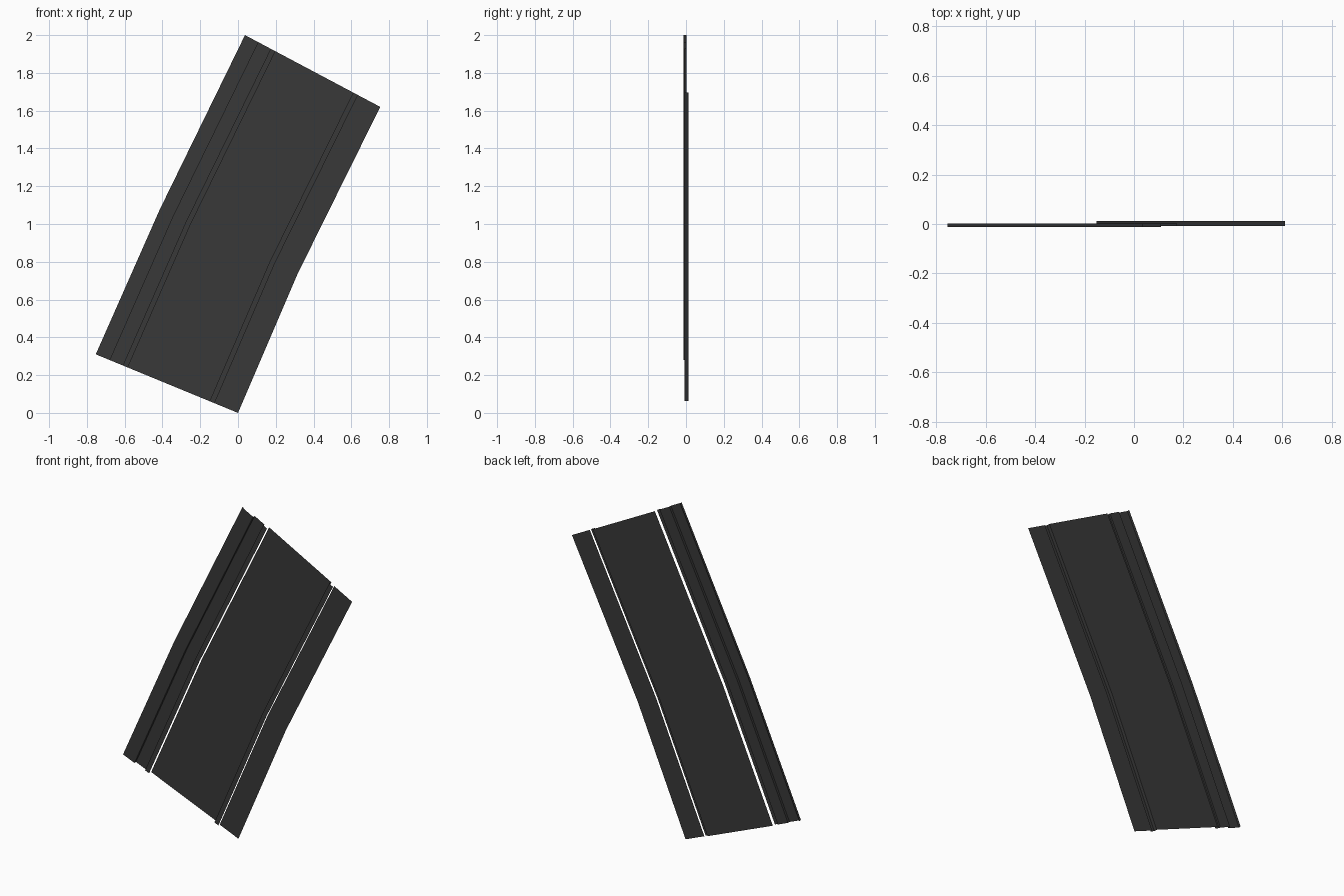
import bpy
from mathutils import Vector

if "Cube" in bpy.data.objects:
    bpy.data.objects.remove(bpy.data.objects["Cube"])

# One flat dark grey
grey = bpy.data.materials.new("dark_grey")
grey.diffuse_color = (0.04, 0.04, 0.04, 1)
grey.use_nodes = True
grey.node_tree.nodes["Principled BSDF"].inputs["Base Color"].default_value = grey.diffuse_color

# Left and right edges of the bent strip (x, z), bottom to top
LEFT = [Vector(p) for p in ((-0.753, 0.31), (-0.415, 1.075), (0.037, 2.0))]
RIGHT = [Vector(p) for p in ((0.0, 0.0), (0.315, 0.735), (0.753, 1.62))]


def strip(name, profile):
    """Sweep an open profile of (fraction across, depth y) along the bend."""
    verts, faces, n = [], [], len(profile)
    for a, b in zip(LEFT, RIGHT):
        for t, y in profile:
            p = a.lerp(b, t)
            verts.append((p.x, y, p.y))
    for r in range(len(LEFT) - 1):
        for i in range(n - 1):
            k = r * n + i
            faces.append((k, k + 1, k + n + 1, k + n))
    mesh = bpy.data.meshes.new(name)
    mesh.from_pydata(verts, [], faces)
    mesh.materials.append(grey)
    obj = bpy.data.objects.new(name, mesh)
    bpy.context.collection.objects.link(obj)
    return obj


# Raised outer border with its side walls
strip("outer_border", [(0.0, 0.003), (0.0, -0.012), (0.10, -0.012), (0.10, 0.003)])
# Recessed walkway
strip("walkway", [(0.10, 0.003), (0.19, 0.003)])
# Left kerb, open towards the road
strip("left_kerb", [(0.19, 0.003), (0.19, -0.008), (0.225, -0.008)])
# Road surface
strip("road", [(0.225, 0.012), (0.80, 0.012)])
# Right kerb, open towards the verge
strip("right_kerb", [(0.80, 0.012), (0.80, -0.008), (0.835, -0.008)])
# Flat verge
strip("right_verge", [(0.835, 0.004), (1.0, 0.004)])
